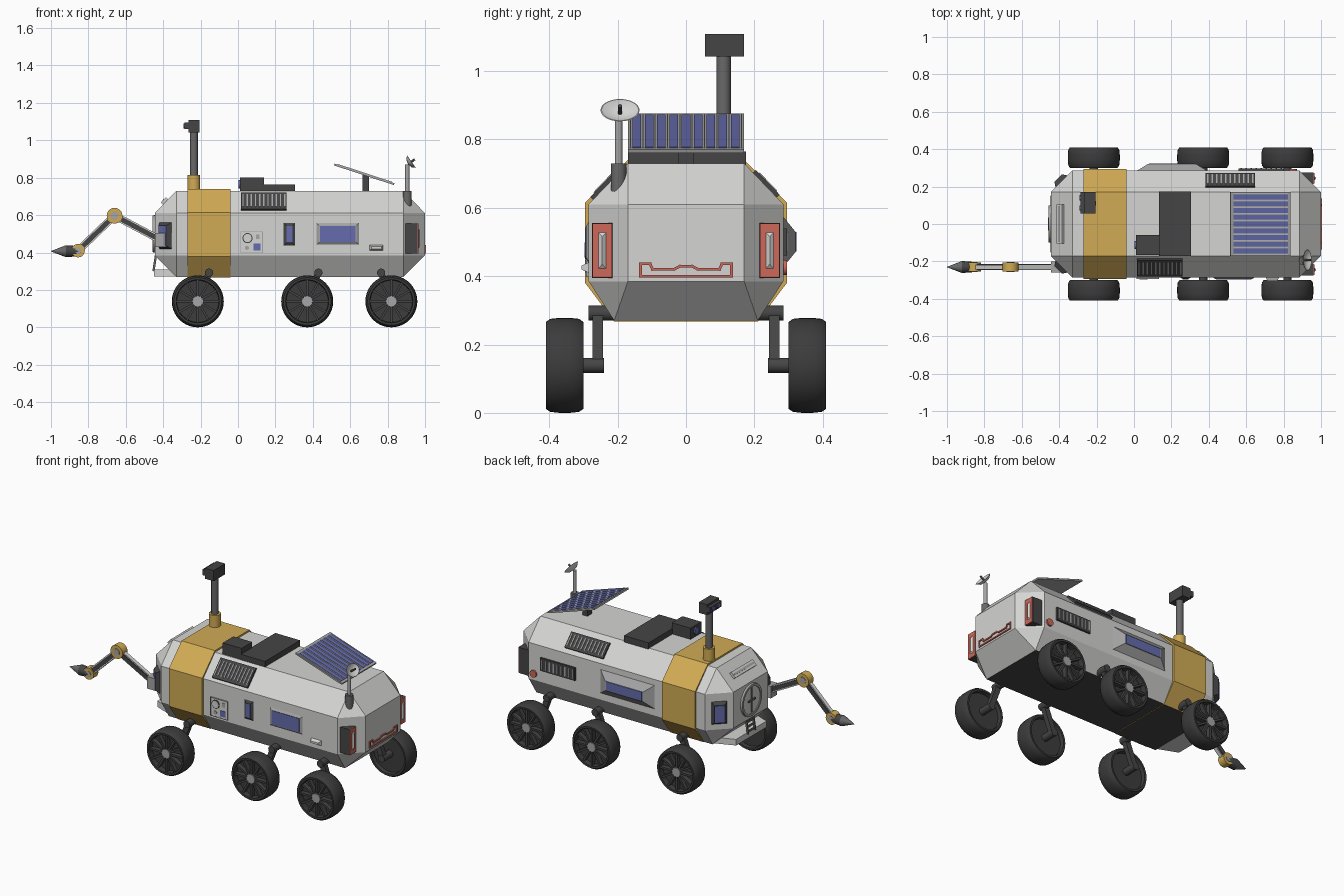
import bpy, bmesh
from math import radians, atan2, hypot, pi
from mathutils import Matrix, Vector

if "Cube" in bpy.data.objects:
    bpy.data.objects.remove(bpy.data.objects["Cube"], do_unlink=True)


def material(name, r, g, b):
    m = bpy.data.materials.new(name)
    m.use_nodes = True
    m.diffuse_color = (r, g, b, 1)
    m.node_tree.nodes["Principled BSDF"].inputs["Base Color"].default_value = (r, g, b, 1)
    return m


LIGHT = material("light grey", .66, .66, .65)
YELLOW = material("yellow", .64, .41, .09)
DARK = material("dark grey", .06, .06, .06)
TYRE = material("tyre grey", .045, .045, .045)
MID = material("mid grey", .14, .14, .14)
STEEL = material("steel grey", .38, .38, .38)
BLUE = material("blue", .13, .15, .42)
RED = material("red", .62, .14, .1)

T, R = Matrix.Translation, lambda deg, axis: Matrix.Rotation(radians(deg), 4, axis)


def facing(loc, turn=0, tip=90):
    """Surface frame: local z points outward; turn 0 faces -y, 90 faces +x."""
    return T(loc) @ R(turn, 'Z') @ R(tip, 'X')


def finish(name, bm, mats, M=Matrix(), smooth=False):
    bmesh.ops.recalc_face_normals(bm, faces=bm.faces)
    bm.transform(M)
    me = bpy.data.meshes.new(name)
    bm.to_mesh(me)
    bm.free()
    for m in mats if isinstance(mats, list) else [mats]:
        me.materials.append(m)
    ob = bpy.data.objects.new(name, me)
    bpy.context.collection.objects.link(ob)
    if smooth:
        bpy.ops.object.select_all(action='DESELECT')
        ob.select_set(True)
        bpy.context.view_layer.objects.active = ob
        bpy.ops.object.shade_smooth_by_angle(angle=radians(35))
    return ob


def boxes(name, items, mat, M=Matrix()):
    """One object from (centre, size) or (centre, size, rotation) boxes."""
    bm = bmesh.new()
    for c, s, *rot in items:
        bmesh.ops.create_cube(bm, size=1, matrix=(rot[0] if rot else Matrix()) @ T(c) @ Matrix.Diagonal((*s, 1)))
    return finish(name, bm, mat, M)


def span(name, x, y, z, mat):
    ends = (x, y, z)
    return boxes(name, [([sum(e) / 2 for e in ends], [e[1] - e[0] for e in ends])], mat)


def lathe(name, profile, mat, M, steps=32):
    bm = bmesh.new()
    vs = [bm.verts.new((r, 0, z)) for r, z in profile]
    es = [bm.edges.new(p) for p in zip(vs, vs[1:])]
    bmesh.ops.spin(bm, geom=vs + es, cent=(0, 0, 0), axis=(0, 0, 1), angle=2 * pi, steps=steps)
    bmesh.ops.remove_doubles(bm, verts=bm.verts, dist=1e-5)
    return finish(name, bm, mat, M, True)


def rod(name, r, h, mat, M, r2=None):
    return lathe(name, [(0, 0), (r, 0), (r if r2 is None else r2, h), (0, h)], mat, M, 24)


def hull(name, pts, mats, M=Matrix()):
    bm = bmesh.new()
    for p in pts:
        bm.verts.new(p)
    bmesh.ops.convex_hull(bm, input=bm.verts)
    bmesh.ops.delete(bm, geom=[v for v in bm.verts if not v.link_faces], context='VERTS')
    bmesh.ops.dissolve_limit(bm, angle_limit=.01, verts=bm.verts, edges=bm.edges)
    bm.normal_update()
    if isinstance(mats, list):      # underside takes the second colour
        for f in bm.faces:
            f.material_index = int(f.normal.z < -.95)
    return finish(name, bm, mats, M)


def frustum(name, w, h, w2, h2, d, mat, M):
    pts = [(i * a, j * b, z) for a, b, z in ((w, h, 0), (w2, h2, d)) for i in (-1, 1) for j in (-1, 1)]
    return hull(name, pts, mat, M)


def beam(p, q):
    """Frame with local x along p to q (same y), plus its length."""
    d = Vector(q) - Vector(p)
    return T((Vector(p) + Vector(q)) / 2) @ Matrix.Rotation(-atan2(d.z, d.x), 4, 'Y'), d.length


def strip(name, pts, w, mat, M):
    items = []
    for (a, b), (c, d) in zip(pts, pts[1:]):
        rot = T(((a + c) / 2, (b + d) / 2, 0)) @ Matrix.Rotation(atan2(d - b, c - a), 4, 'Z')
        items.append(((0, 0, .003), (hypot(c - a, d - b) + w, w, .006), rot))
    return boxes(name, items, mat, M)


# Hull and yellow band
def section(x, g=0):
    half = [(.17, .73 + g), (.285 + g, .61 + g / 2), (.285 + g, .385 - g / 2), (.21, .27 - g / 4)]
    return [(x, s * y, z) for y, z in half for s in (-1, 1)]


def end(x):
    return [(x, s * .17, z) for z in (.385, .61) for s in (-1, 1)]


hull("body", section(-.33) + section(.885) + end(-.445) + end(1), [LIGHT, DARK])
hull("yellow_band", section(-.27, .01) + section(-.04, .01), [YELLOW, DARK])


# Vents
def vent(name, w, h, n, M):
    boxes(name, [((0, 0, .004), (w, h, .014))], DARK, M)
    bars = [((-w / 2 + w * (i + .5) / n, 0, .011), (w / n * .3, h * .74, .006)) for i in range(n)]
    boxes(name + "_slats", bars, STEEL, M)


vent("front_roof_vent", .245, .125, 11, facing((.138, -.229, .669), 0, 46.2))
vent("back_roof_vent", .265, .1, 11, facing((.515, .231, .667), 180, 46.2))
vent("back_side_vent", .24, .08, 9, facing((.68, .285, .5), 180))


# Side windows
def window(name, loc, w, h, w2, h2, d, turn, frame=LIGHT):
    M = facing(loc, turn)
    frustum(name + "_frame", w, h, w2, h2, d, frame, M)
    boxes(name + "_glass", [((0, 0, d), (w2 * 1.9, h2 * 1.9, .006))], BLUE, M)


window("front_window", (.533, -.285, .5), .113, .057, .1, .045, .008, 0, STEEL)
window("back_window", (.203, .285, .5), .187, .073, .13, .03, .035, 180, STEEL)
window("slim_window", (.275, -.285, .498), .031, .06, .016, .045, .008, 0, DARK)
for s, turn in ((-1, -45), (1, -135)):
    window("cab_window", (-.388, s * .228, .49), .045, .07, .03, .055, .022, turn, DARK)

# Control panel, step and marker lamp
M = facing((.073, -.285, .455))
boxes("control_panel", [((0, 0, .003), (.118, .115, .008))], LIGHT, M)
strip("control_panel_edge", [(-.058, -.056), (.058, -.056), (.058, .056), (-.058, .056), (-.058, -.056)], .004, STEEL, M @ T((0, 0, .002)))
rod("panel_dial_ring", .027, .01, DARK, M @ T((-.022, .022, 0)))
rod("panel_dial", .022, .012, LIGHT, M @ T((-.022, .022, 0)))
rod("panel_knob", .011, .01, STEEL, M @ T((-.025, -.03, 0)))
boxes("panel_screen", [((.028, -.026, .006), (.036, .036, .008))], BLUE, M)
boxes("panel_switches", [((.033, .03, .006), (.02, .025, .008))], STEEL, M)
frustum("side_step", .036, .015, .026, .006, .02, LIGHT, facing((.74, -.285, .425)))
rod("marker_lamp", .022, .01, RED, facing((.85, .285, .425), 180))

# Tail lamps and red trim on the +x end
for s in (-1, 1):
    span("tail_lamp_box", (.87, .96), (s * .245 - .03, s * .245 + .03), (.395, .555), DARK)
    M = facing((.96, s * .245, .475), 90)
    boxes("tail_lamp", [((0, 0, .002), (.058, .158, .006))], RED, M)
    hull("tail_lamp_insert", [(i * .018, j * .06, 0) for i in (-1, 1) for j in (-1, 1)]
         + [(0, j * .04, .014) for j in (-1, 1)], LIGHT, M)
trim = [(-.133, -.018), (-.133, .018), (-.105, .018), (-.098, .002), (-.035, .002), (-.018, .011)]
trim += [(-x, y) for x, y in reversed(trim)]
strip("tail_trim", trim + trim[:1], .008, RED, facing((1, 0, .418), 90))

# Roof equipment
span("roof_plate", (.135, .305), (-.17, .175), (.72, .765), DARK)
span("roof_sensor", (.01, .14), (-.165, -.06), (.72, .80), DARK)
rod("sensor_lens", .022, .008, BLUE, facing((.01, -.112, .765), -90))

# Solar panel
span("solar_post", (.665, .7), (-.022, .022), (.72, .815), DARK)
M = T((.675, 0, .818)) @ R(18.2, 'Y')
boxes("solar_panel", [((0, 0, 0), (.337, .34, .01))], STEEL, M)
boxes("solar_cells", [((0, (i - 4) * .036, .005), (.305, .025, .005)) for i in range(9)], BLUE, M)
boxes("solar_ribs", [((0, (i - 4.5) * .036, .005), (.305, .003, .007)) for i in range(10)], LIGHT, M)

# Camera mast
rod("mast_base", .034, .09, YELLOW, T((-.236, .11, .725)))
rod("mast", .021, .27, MID, T((-.236, .11, .8)))
span("camera_head", (-.265, -.207), (.055, .17), (1.042, 1.108), DARK)
span("camera_hood", (-.285, -.26), (.055, .17), (1.06, 1.095), DARK)
for y in (.085, .14):
    rod("camera_lens", .014, .006, BLUE, facing((-.285, y, 1.077), -90))

# Dish antenna
rod("antenna_base", .023, .09, MID, T((.905, -.197, .64)))
rod("antenna_pole", .011, .15, STEEL, T((.905, -.197, .72)))
M = T((.912, -.193, .875)) @ R(55, 'Y')
lathe("dish", [(0, -.004), (.035, .002), (.057, .018), (.054, .019), (.033, .008), (0, .002)], LIGHT,
      M @ Matrix.Diagonal((.7, 1, 1, 1)))
rod("dish_feed", .006, .04, DARK, M)

# Cab end: hatch, bumper, ladder and light bar
M = facing((-.445, 0, .5), -90)
lathe("hatch_rim", [(.083, 0), (.083, .012), (.098, .012), (.1, 0)], STEEL, M)
rod("hatch", .083, .007, LIGHT, M)
boxes("hatch_handle", [((0, 0, .008), (.008, .15, .008)), ((0, 0, .008), (.07, .012, .012))], MID, M)
hull("bumper", [(x, s * y, z) for x, y in ((-.45, .15), (-.3, .21)) for z in (.272, .31) for s in (-1, 1)], LIGHT)
p, q = (-.452, 0, .3), (-.435, 0, .41)
M, n = beam(p, q)
boxes("ladder", [((0, s * .035, 0), (n, .008, .012)) for s in (-1, 1)]
      + [((n * (i - 1.5) / 4, 0, 0), (.01, .07, .01)) for i in range(4)], MID, M)
slope = facing((-.388, 0, .67), -90, 46)
boxes("cab_light_bar", [((0, 0, .008), (.21, .04, .016))], LIGHT, slope)
boxes("cab_light_seam", [((0, 0, .015), (.19, .012, .006))], STEEL, slope)

# Manipulator arm
Y = -.23
shoulder, elbow, wrist = (-.42, Y, .47), (-.66, Y, .597), (-.855, Y, .41)
span("arm_mount", (-.445, -.35), (Y - .03, Y + .03), (.43, .505), STEEL)
for name, p, q in (("upper_arm", shoulder, elbow), ("forearm", elbow, wrist)):
    M, n = beam(p, q)
    boxes(name, [((0, 0, 0), (n, .034, .026))], DARK, M)
    boxes(name + "_rails", [((0, 0, s * .016), (n, .024, .008)) for s in (-1, 1)], LIGHT, M)
for name, c, r in (("elbow_joint", elbow, .042), ("wrist_joint", wrist, .036)):
    M = facing((c[0], Y, c[2])) @ T((0, 0, -.024))
    rod(name, r, .048, YELLOW, M)
    rod(name + "_cap", r * .5, .054, STEEL, M @ T((0, 0, -.003)))
M = facing((-.84, Y, .407), -90)
rod("drill_body", .026, .08, DARK, M, .032)
rod("drill_tip", .032, .08, MID, M @ T((0, 0, .08)), .001)

# Wheels and suspension
tyre = [(0, .015), (.112, .02), (.115, .054), (.127, .055), (.136, .042), (.139, .015), (.139, -.015),
        (.136, -.042), (.127, -.055), (.115, -.054), (.112, -.03), (0, -.03)]
for s in (-1, 1):
    for x, pivot in ((-.215, -.155), (.37, .43), (.82, .765)):
        M = facing((x, s * .355, .139), 0 if s < 0 else 180)
        lathe("wheel", tyre, TYRE, M, 40)
        boxes("wheel_spokes", [((.07, 0, .03), (.09, .012, .03), R(30 * i, 'Z')) for i in range(12)], DARK, M)
        rod("wheel_hub", .028, .035, STEEL, M @ T((0, 0, .015)))
        rod("axle", .022, .09, DARK, M @ T((0, 0, -.115)))
        rod("pivot", .022, .09, DARK, facing((pivot, s * .195, .292), 0 if s < 0 else 180))
        M, n = beam((x, s * .258, .139), (pivot, s * .258, .292))
        boxes("suspension_strut", [((0, 0, 0), (n + .02, .03, .034))], DARK, M)
